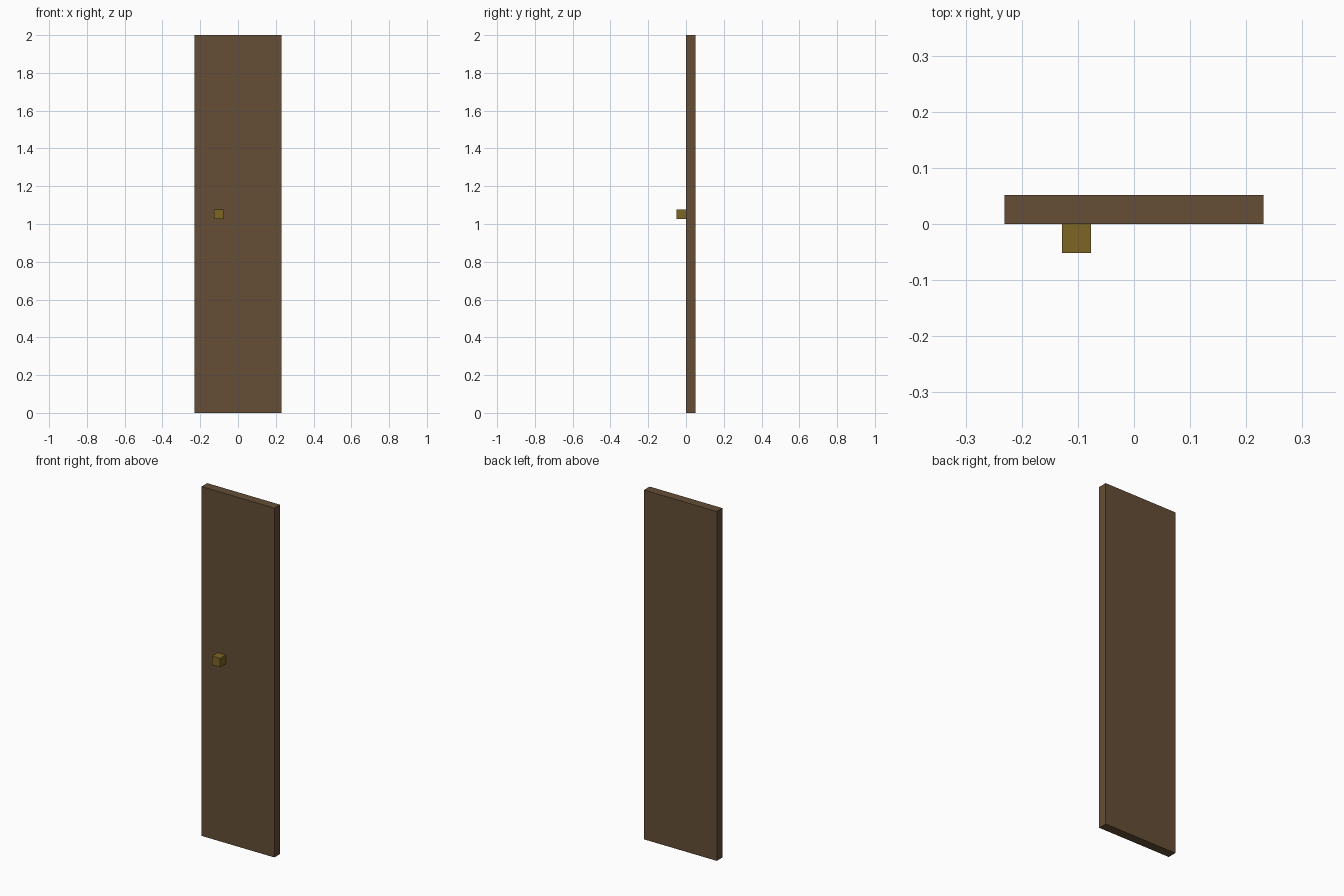
import bpy

if "Cube" in bpy.data.objects:
    bpy.data.objects.remove(bpy.data.objects["Cube"])

U = 2 / 39  # one grid unit: the door is 39 units tall


def material(name, color):
    mat = bpy.data.materials.new(name)
    mat.diffuse_color = (*color, 1)
    mat.use_nodes = True
    mat.node_tree.nodes["Principled BSDF"].inputs["Base Color"].default_value = mat.diffuse_color
    return mat


def box(name, low, high, mat):
    center = [(a + b) / 2 * U for a, b in zip(low, high)]
    size = [(b - a) * U for a, b in zip(low, high)]
    bpy.ops.mesh.primitive_cube_add(size=1, location=center)
    obj = bpy.context.object
    obj.name = name
    obj.scale = size
    bpy.ops.object.transform_apply(location=False, rotation=False, scale=True)
    obj.data.materials.append(mat)
    return obj


wood = material("dark_wood", (0.13, 0.077, 0.038))
brass = material("brass", (0.20, 0.13, 0.017))

# Door slab
box("door_panel", (-4.5, 0, 0), (4.5, 1, 39), wood)

# Cube knob on the front face
box("door_knob", (-2.5, -1, 20), (-1.5, 0, 21), brass)
